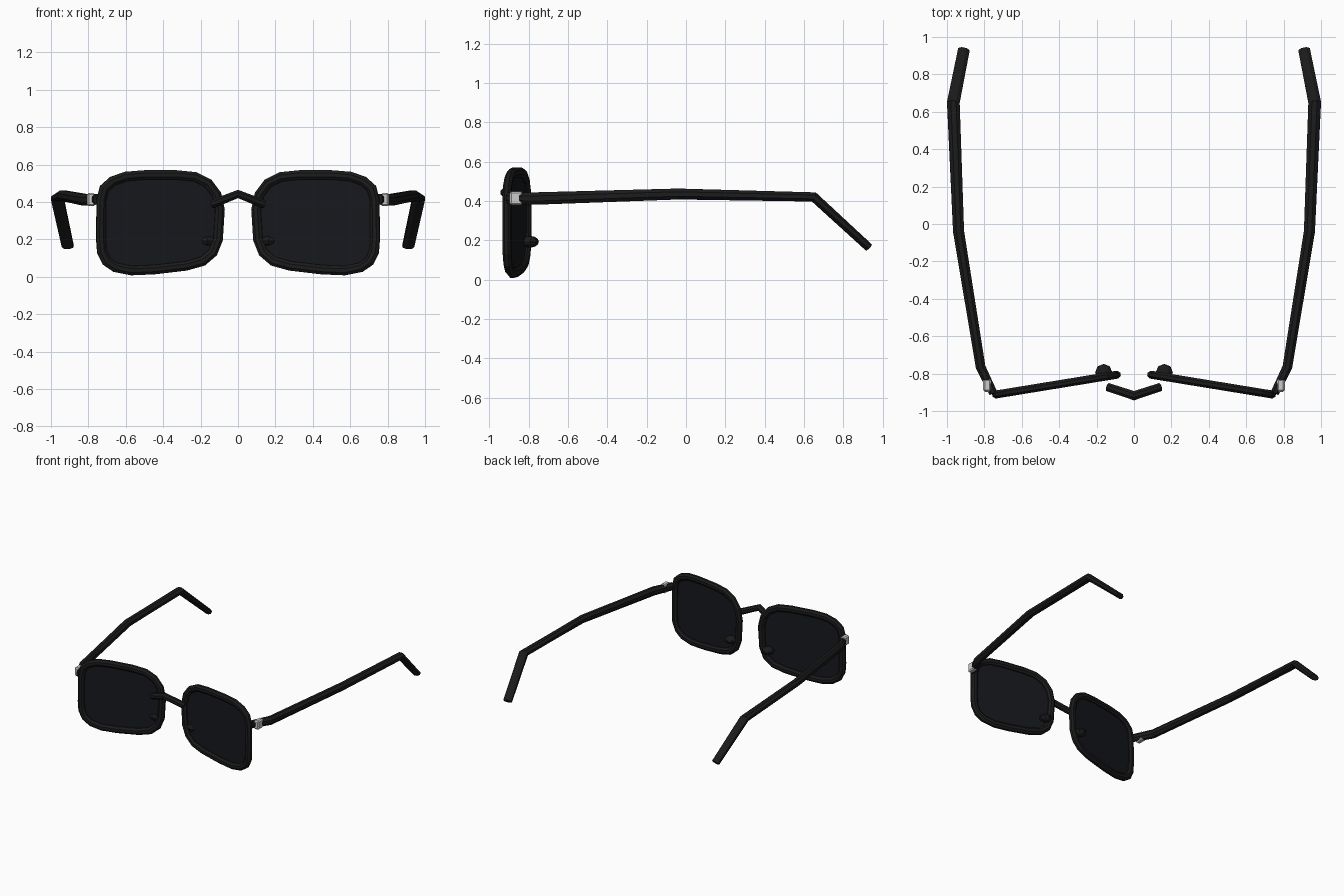
import bpy, bmesh, math
from mathutils import Vector, Matrix

if "Cube" in bpy.data.objects:
    bpy.data.objects.remove(bpy.data.objects["Cube"])


def material(name, color):
    m = bpy.data.materials.new(name)
    m.diffuse_color = color
    m.use_nodes = True
    m.node_tree.nodes["Principled BSDF"].inputs["Base Color"].default_value = m.diffuse_color
    return m


BLACK = material("black_plastic", (0.011, 0.011, 0.011, 1))
GLASS = material("dark_lens", (0.008, 0.009, 0.012, 0.93))
METAL = material("silver_metal", (0.6, 0.6, 0.62, 1))


def finish(name, bm, mat, mirror=True):
    bmesh.ops.recalc_face_normals(bm, faces=bm.faces)
    me = bpy.data.meshes.new(name)
    bm.to_mesh(me)
    bm.free()
    me.materials.append(mat)
    ob = bpy.data.objects.new(name, me)
    bpy.context.collection.objects.link(ob)
    if mirror:
        mod = ob.modifiers.new("mirror", 'MIRROR')
        mod.use_mirror_merge = False
    return ob


def sweep(name, pts, radii, up, closed=False, sides=8, mirror=True):
    """Mitred tube along pts; radii are (across, along up) per point."""
    bm = bmesh.new()
    n = len(pts)
    pts = [Vector(p) for p in pts]
    up = Vector(up)
    rings = []
    for i, p in enumerate(pts):
        a = pts[i - 1] if (closed or i > 0) else p
        b = pts[(i + 1) % n] if (closed or i < n - 1) else p
        d1, d2 = (p - a).normalized(), (b - p).normalized()
        t = (d1 + d2).normalized()
        mitre = 1 / max(0.7, t.dot(d2 if d2.length else d1))
        side = t.cross(up).normalized()
        top = side.cross(t).normalized()
        rw, rh = radii[i] if isinstance(radii, list) else radii
        rings.append([bm.verts.new(
            p + side * rw * mitre * math.cos(2 * math.pi * (k + .5) / sides)
            + top * rh * math.sin(2 * math.pi * (k + .5) / sides)) for k in range(sides)])
    for i in range(n if closed else n - 1):
        r, q = rings[i], rings[(i + 1) % n]
        for k in range(sides):
            j = (k + 1) % sides
            bm.faces.new((r[k], r[j], q[j], q[k]))
    if not closed:
        bm.faces.new(rings[0])
        bm.faces.new(rings[-1])
    return finish(name, bm, BLACK, mirror)


# Lens outline (x, z), lying on a slightly swept-back vertical plane
outline = [(.097, .36), (.115, .44), (.16, .50), (.23, .535), (.33, .545), (.50, .545),
           (.60, .537), (.67, .512), (.715, .472), (.731, .41), (.733, .20), (.728, .135),
           (.703, .083), (.655, .05), (.57, .033), (.45, .038), (.28, .058), (.19, .083),
           (.135, .13), (.107, .20)]
slope = -0.163
ring = [(x, -0.805 + slope * (x - 0.085), z) for x, z in outline]
normal = Vector((slope, -1, 0)).normalized()

# Rims
sweep("rim", ring, (0.027, 0.023), normal, closed=True)

# Lenses
bm = bmesh.new()
bm.faces.new([bm.verts.new(p) for p in ring])
finish("lens", bm, GLASS)

# Bridge
sweep("bridge", [(-.14, -.872, .388), (0, -.918, .443), (.14, -.872, .388)],
      (0.024, 0.024), (0, 0, 1), mirror=False)

# Temple arms with bent ear tips
sweep("temple_arm",
      [(.752, -.905, .415), (.82, -.765, .412), (.938, -.04, .435),
       (.966, .65, .42), (.91, .93, .163)],
      [(.024, .03), (.028, .034), (.032, .03), (.034, .027), (.034, .022)], (0, 0, 1))

# Hinges
bm = bmesh.new()
bmesh.ops.create_cube(bm, size=1, matrix=Matrix.Translation((.785, -.863, .413))
                      @ Matrix.Diagonal((.042, .068, .07, 1)))
bmesh.ops.bevel(bm, geom=bm.edges[:], offset=0.009, segments=1, affect='EDGES')
finish("hinge", bm, METAL)

# Nose pads
bm = bmesh.new()
bmesh.ops.create_uvsphere(bm, u_segments=8, v_segments=6, radius=1,
                          matrix=Matrix.Translation((.162, -.793, .192))
                          @ Matrix.Diagonal((.046, .045, .03, 1)))
finish("nose_pad", bm, BLACK)
